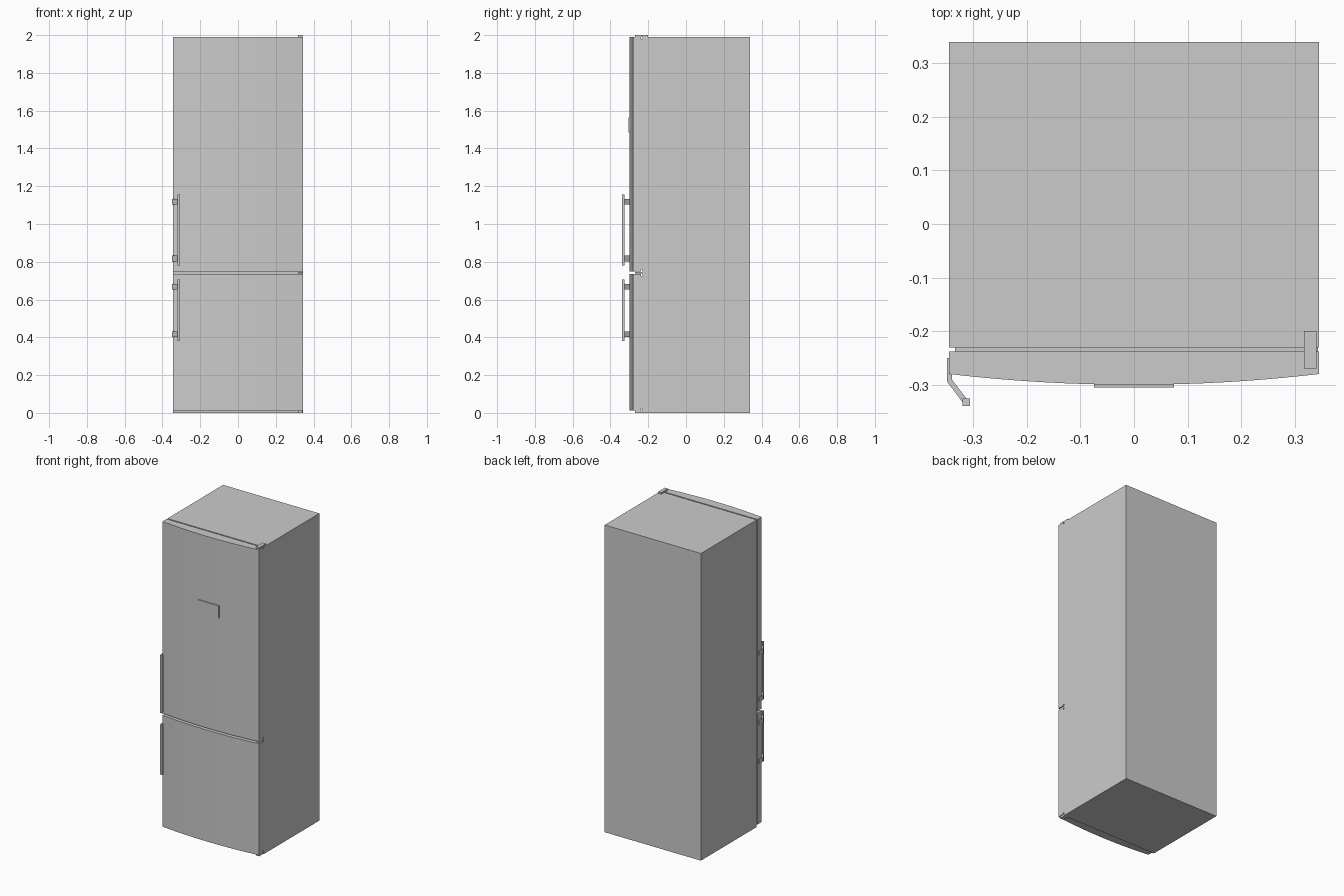
import bpy, bmesh

if "Cube" in bpy.data.objects:
    bpy.data.objects.remove(bpy.data.objects["Cube"])

HALF_W = 0.345


def prism(name, outline, z0, z1, smooth=False):
    """Extrude an xy outline from z0 to z1."""
    bm = bmesh.new()
    base = bm.faces.new([bm.verts.new((x, y, z0)) for x, y in outline])
    top = bmesh.ops.extrude_face_region(bm, geom=[base])["geom"]
    verts = [v for v in top if isinstance(v, bmesh.types.BMVert)]
    bmesh.ops.translate(bm, verts=verts, vec=(0, 0, z1 - z0))
    bmesh.ops.recalc_face_normals(bm, faces=bm.faces)
    mesh = bpy.data.meshes.new(name)
    bm.to_mesh(mesh)
    bm.free()
    ob = bpy.data.objects.new(name, mesh)
    bpy.context.collection.objects.link(ob)
    if smooth:
        bpy.ops.object.select_all(action="DESELECT")
        bpy.context.view_layer.objects.active = ob
        ob.select_set(True)
        bpy.ops.object.shade_smooth_by_angle(angle=0.5)
    return ob


def box(name, x0, x1, y0, y1, z0, z1):
    return prism(name, [(x0, y0), (x1, y0), (x1, y1), (x0, y1)], z0, z1)


# Cabinet
box("cabinet", -HALF_W, HALF_W, -0.23, 0.34, 0, 1.99)

# Bowed door outline: flat back, shallow curve in front
N = 16
bow = [-HALF_W + 2 * HALF_W * i / N for i in range(N + 1)]
door = [(x, -0.30 + 0.02 * (x / HALF_W) ** 2) for x in bow]
door += [(HALF_W, -0.238), (-HALF_W, -0.238)]

# Bracket outline: plate on the door side, then an arm slanting to the bar
bracket = [(-0.349, -0.25), (-0.349, -0.294), (-0.318, -0.335),
           (-0.310, -0.329), (-0.340, -0.290), (-0.340, -0.282),
           (-0.345, -0.280), (-0.345, -0.25)]

# Doors with gasket and handle: door z range, handle bar z range
for label, z0, z1, h0, h1 in (("lower", 0.013, 0.735, 0.38, 0.705),
                              ("upper", 0.748, 1.99, 0.78, 1.155)):
    prism(label + "_door", door, z0, z1, smooth=True)
    box(label + "_gasket", -0.334, 0.343, -0.238, -0.23, z0 + 0.01, z1 - 0.01)
    box(label + "_handle_bar", -0.320, -0.306, -0.34, -0.326, h0, h1)
    for end, z in (("bottom", h0 + 0.022), ("top", h1 - 0.052)):
        prism(f"{label}_handle_{end}_bracket", bracket, z, z + 0.03)

# Hinges on the right side
for label, z0, z1 in (("bottom", 0, 0.013), ("middle", 0.737, 0.746),
                      ("top", 1.99, 2.0)):
    box(label + "_hinge", 0.317, 0.341, -0.27, -0.2, z0, z1)

# Plain panel on the upper door
box("front_panel", -0.075, 0.075, -0.305, -0.298, 1.485, 1.565)
